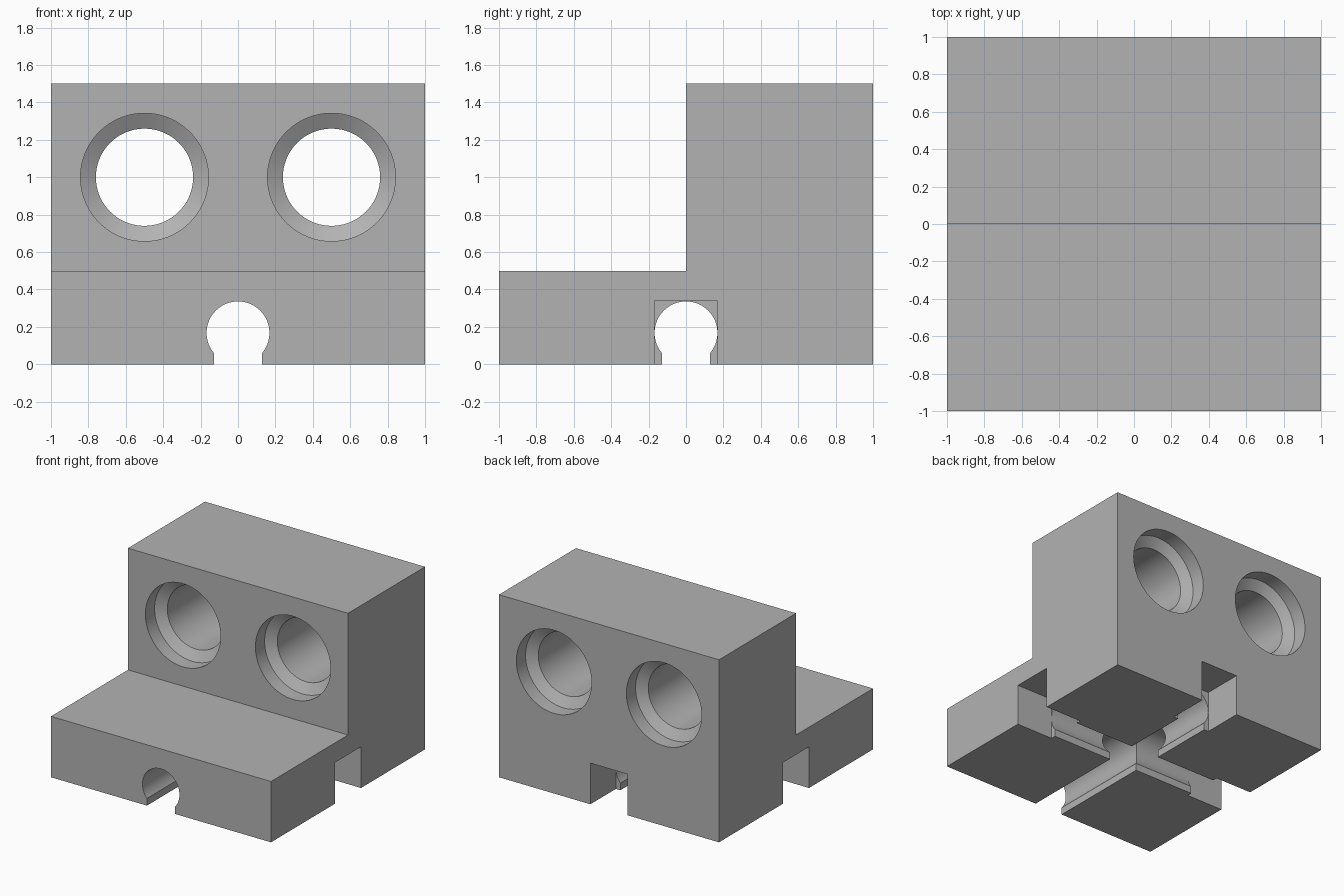
import bpy, bmesh, math
from mathutils import Matrix

cube = bpy.data.objects.get("Cube")
if cube:
    bpy.data.objects.remove(cube, do_unlink=True)

grey = bpy.data.materials.new("plain grey")
grey.use_nodes = True
colour = (0.45, 0.45, 0.45, 1)
grey.diffuse_color = colour
grey.node_tree.nodes["Principled BSDF"].inputs["Base Color"].default_value = colour


def add_object(name, bm):
    bmesh.ops.recalc_face_normals(bm, faces=bm.faces)
    mesh = bpy.data.meshes.new(name)
    bm.to_mesh(mesh)
    bm.free()
    mesh.materials.append(grey)
    obj = bpy.data.objects.new(name, mesh)
    bpy.context.collection.objects.link(obj)
    return obj


def prism(name, profile, start, end, turn=0):
    """Extrude an (x, z) profile along y, then turn it about z."""
    bm = bmesh.new()
    face = bm.faces.new([bm.verts.new((x, start, z)) for x, z in profile])
    new = bmesh.ops.extrude_face_region(bm, geom=[face])["geom"]
    moved = [v for v in new if isinstance(v, bmesh.types.BMVert)]
    bmesh.ops.translate(bm, verts=moved, vec=(0, end - start, 0))
    bm.transform(Matrix.Rotation(turn, 4, "Z"))
    return add_object(name, bm)


def lathe(name, profile, x, z, steps=72):
    """Turn a (radius, y) profile about a y-axis line through x, z."""
    bm = bmesh.new()
    rings = [[bm.verts.new((x + r * math.cos(i * math.tau / steps), y,
                            z + r * math.sin(i * math.tau / steps)))
              for i in range(steps)] for r, y in profile]
    for a, b in zip(rings, rings[1:]):
        for i in range(steps):
            j = (i + 1) % steps
            bm.faces.new((a[i], a[j], b[j], b[i]))
    bm.faces.new(rings[0])
    bm.faces.new(rings[-1])
    return add_object(name, bm)


# L-shaped body, drawn from the side and extruded across the width
side = [(-1, 0), (1, 0), (1, 0.5), (0, 0.5), (0, 1.5), (-1, 1.5)]
body = prism("stepped_block", side, -1, 1, -math.pi / 2)

# Two stepped through holes, countersunk from both faces
cutters = []
hole = [(0.342, -0.1), (0.342, 0.12), (0.26, 0.168),
        (0.26, 0.832), (0.342, 0.88), (0.342, 1.1)]
for x in (-0.5, 0.5):
    cutters.append(lathe("hole_cutter", hole, x, 1))

# Keyhole channels crossing beneath, with a square pocket at each end
radius, slot, pocket = 0.168, 0.128, 0.169
edge = math.asin(slot / radius)
arc = [-math.pi / 2 + edge + i * (math.tau - 2 * edge) / 60 for i in range(61)]
keyhole = [(radius * math.cos(a), radius + radius * math.sin(a)) for a in arc]
keyhole += [(-slot, -0.1), (slot, -0.1)]
square = [(-pocket, -0.1), (pocket, -0.1), (pocket, 0.338), (-pocket, 0.338)]
for k in range(2):
    cutters.append(prism("channel_cutter", keyhole, -1.1, 1.1, k * math.pi / 2))
for k in range(4):
    cutters.append(prism("pocket_cutter", square, 0.67, 1.1, k * math.pi / 2))

# Cut everything out of the body
bpy.context.view_layer.objects.active = body
for cutter in cutters:
    cutter.hide_render = True
    mod = body.modifiers.new("cut", "BOOLEAN")
    mod.operation = "DIFFERENCE"
    mod.solver = "EXACT"
    mod.object = cutter
    bpy.ops.object.modifier_apply(modifier=mod.name)
    bpy.data.objects.remove(cutter, do_unlink=True)

bpy.ops.object.select_all(action="DESELECT")
body.select_set(True)
bpy.ops.object.shade_smooth_by_angle(angle=math.radians(25))
